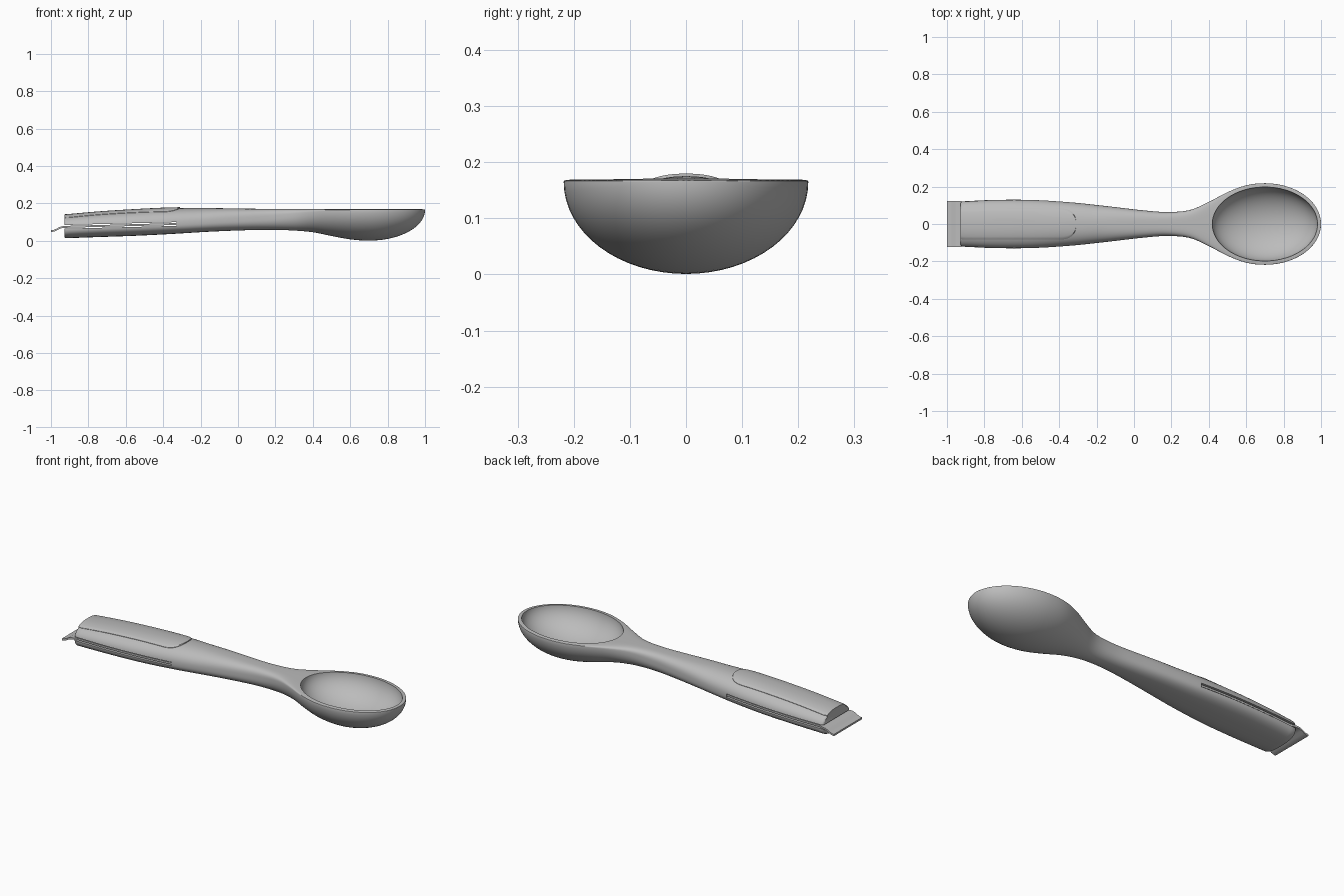
import bpy, bmesh, math

if "Cube" in bpy.data.objects:
    bpy.data.objects.remove(bpy.data.objects["Cube"])

grey = bpy.data.materials.new("plain grey")
grey.use_nodes = True
colour = (0.5, 0.5, 0.5, 1)
grey.diffuse_color = colour
grey.node_tree.nodes["Principled BSDF"].inputs["Base Color"].default_value = colour

# Stations along the handle: x, half width, bottom, top, widest height
STATIONS = [
    (-0.92, 0.121, 0.014, 0.137, 0.070),
    (-0.75, 0.129, 0.020, 0.152, 0.078),
    (-0.55, 0.129, 0.027, 0.165, 0.084),
    (-0.35, 0.117, 0.037, 0.174, 0.092),
    (-0.15, 0.096, 0.049, 0.175, 0.103),
    (0.05, 0.073, 0.057, 0.172, 0.112),
    (0.18, 0.064, 0.059, 0.171, 0.120),
    (0.30, 0.075, 0.055, 0.171, 0.136),
    (0.40, 0.118, 0.046, 0.171, 0.152),
    (0.50, 0.170, 0.026, 0.171, 0.161),
    (0.60, 0.207, 0.008, 0.171, 0.164),
    (0.70, 0.218, 0.001, 0.171, 0.165),
]
BOWL_X, BOWL_A = 0.70, 0.30


def station(x):
    """Smoothly interpolated half width, bottom, top, widest height."""
    s = STATIONS
    i = max(0, min(len(s) - 2, sum(p[0] <= x for p in s) - 1))
    a, b = s[i], s[i + 1]
    p, q = s[max(i - 1, 0)], s[min(i + 2, len(s) - 1)]
    h = b[0] - a[0]
    t = (x - a[0]) / h
    out = []
    for k in range(1, 5):
        m0 = (b[k] - p[k]) / (b[0] - p[0]) * h
        m1 = (q[k] - a[k]) / (q[0] - a[0]) * h if i + 2 < len(s) else 0
        out.append((2*t**3 - 3*t*t + 1) * a[k] + (t**3 - 2*t*t + t) * m0
                   + (3*t*t - 2*t**3) * b[k] + (t**3 - t*t) * m1)
    return out


def exponents(x):
    """Handle sections are boxier below; bowl sections are flat on top."""
    f = max(0, min(1, (x + 0.2) / 0.6))
    return 2.3 + 1.7 * f, 2.7 - 0.7 * f


def top_height(x, y):
    w, bottom, top, mid = station(x)
    n = exponents(x)[0]
    return mid + (top - mid) * (1 - min(1, abs(y / w)) ** n) ** (1 / n)


def power(v, e):
    return math.copysign(abs(v) ** e, v)


def section(x, dims, scale=1, count=64):
    w, bottom, top, mid = dims
    up, low = exponents(x)
    ring = []
    for k in range(count):
        a = 2 * math.pi * k / count
        s, c = math.sin(a), math.cos(a)
        n = up if s >= 0 else low
        y = w * power(c, 2 / n)
        z = power(s, 2 / n) * ((top - mid) if s >= 0 else (mid - bottom))
        ring.append((x, y * scale, mid + z * scale))
    return ring


def loft(name, rings):
    bm = bmesh.new()
    loops = [[bm.verts.new(p) for p in r] for r in rings]
    n = len(loops[0])
    for a, b in zip(loops, loops[1:]):
        for k in range(n):
            bm.faces.new((a[k], a[(k + 1) % n], b[(k + 1) % n], b[k]))
    bm.faces.new(loops[0])
    bm.faces.new(loops[-1])
    bmesh.ops.recalc_face_normals(bm, faces=bm.faces)
    mesh = bpy.data.meshes.new(name)
    bm.to_mesh(mesh)
    bm.free()
    obj = bpy.data.objects.new(name, mesh)
    bpy.context.collection.objects.link(obj)
    mesh.materials.append(grey)
    return obj


def smooth(obj, degrees=35):
    bpy.ops.object.select_all(action='DESELECT')
    obj.select_set(True)
    bpy.context.view_layer.objects.active = obj
    bpy.ops.object.shade_smooth_by_angle(angle=math.radians(degrees))


def cut(obj, cutter):
    mod = obj.modifiers.new("cut", 'BOOLEAN')
    mod.operation, mod.solver, mod.object = 'DIFFERENCE', 'EXACT', cutter
    bpy.context.view_layer.objects.active = obj
    bpy.ops.object.modifier_apply(modifier=mod.name)
    bpy.data.objects.remove(cutter)


# Body: rounded butt end, handle, neck and bowl
rings = [section(-0.928, station(-0.92), 0.93), section(-0.925, station(-0.92), 0.97)]
steps = 64
rings += [section(x, station(x)) for x in
          (-0.92 + (BOWL_X + 0.92) * i / steps for i in range(steps + 1))]
w, bottom, top, mid = station(BOWL_X)
for i in range(1, 25):
    a = math.pi / 2 * i / 24.3
    c = math.cos(a)
    dims = (w * c, mid - (mid - bottom) * c, top - 0.003 * (1 - c), mid)
    rings.append(section(BOWL_X + BOWL_A * math.sin(a), dims))
body = loft("spoon_body", rings)

# Hollow of the bowl
bpy.ops.mesh.primitive_uv_sphere_add(segments=64, ring_count=40, location=(0.70, 0, 0.175))
hollow = bpy.context.object
hollow.scale = (0.282, 0.198, 0.147)
hollow.data.materials.append(grey)
cut(body, hollow)


# Slot through the handle and the slide that sits in it
def ribbon(name, path, half, thick):
    return loft(name, [[(x, -half(x), z - thick / 2), (x, half(x), z - thick / 2),
                        (x, half(x), z + thick / 2), (x, -half(x), z + thick / 2)]
                       for x, z in path])


slot = ribbon("slot_cutter", [(-1.0, 0.073), (-0.33, 0.090)], lambda x: 0.2, 0.020)
cut(body, slot)
smooth(body)

path = [(-0.999, 0.052), (-0.985, 0.054), (-0.972, 0.059), (-0.958, 0.067),
        (-0.945, 0.072), (-0.93, 0.074)]
path += [(-0.90 + 0.57 * i / 12, 0.0755 + 0.0145 * i / 12) for i in range(13)]
slide = ribbon("slide_tab", path,
               lambda x: 0.124 if x < -0.92 else min(0.124, station(x)[0] - 0.006), 0.010)
smooth(slide)

# Raised panel that follows the top of the handle, rounded at its inner end
START, END, HALF, ROUND = -0.928, -0.31, 0.084, 0.10


def panel_ring(x, inset, lift):
    half = HALF - inset
    d = x - (END - ROUND)
    if d > 0:
        half *= (1 - min(0.999, d / ROUND) ** 2.6) ** (1 / 2.6)
    xs = max(x, -0.92)
    ys = [half * (k / 10 - 1) for k in range(21)]
    upper = [(x, y, top_height(xs, y) + (lift if abs(y) < half * 0.96 else 0.002)) for y in ys]
    return upper + [(x, y, top_height(xs, y) - 0.012) for y in reversed(ys)]


xs = [START + (END - ROUND - START) * i / 24 for i in range(25)]
xs += [END - ROUND + ROUND * math.sin(math.pi / 2 * i / 16) for i in range(1, 17)]
panel = loft("top_panel", [panel_ring(x, 0.004 if x == START else 0, 0.005) for x in xs])
smooth(panel, 30)
